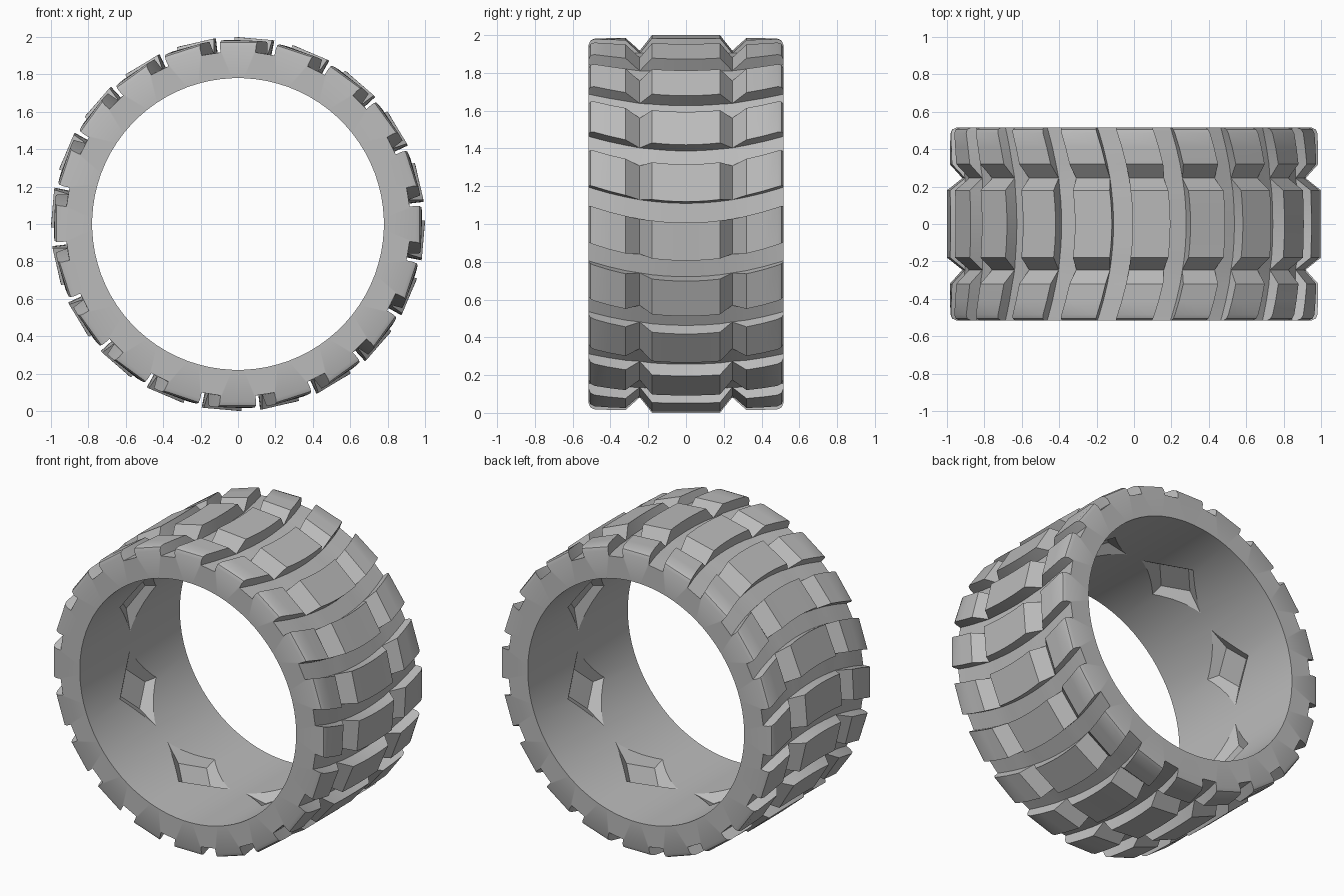
import bpy, bmesh, math
from mathutils import Matrix

cube = bpy.data.objects.get("Cube")
if cube:
    bpy.data.objects.remove(cube, do_unlink=True)

BLOCKS = 20
PITCH = math.tau / BLOCKS
HALF_W = 0.515
INNER_R = 0.78
GROOVE_R = 0.922
GROOVE_HALF = math.radians(3.2)

# Half cross-section of the tread: (distance from middle, radius)
half = [(0, 1), (0.06, 1), (0.12, 1), (0.18, 1), (0.245, 0.918), (0.32, 0.986),
        (0.41, 0.986), (0.485, 0.985), (0.506, 0.976), (HALF_W, 0.955)]
profile = [(-y, r) for y, r in reversed(half[1:])] + half

grey = bpy.data.materials.new("rubber_grey")
grey.use_nodes = True
colour = (0.5, 0.5, 0.5, 1)
grey.diffuse_color = colour
grey.node_tree.nodes["Principled BSDF"].inputs["Base Color"].default_value = colour


def make_object(name, bm):
    bmesh.ops.recalc_face_normals(bm, faces=bm.faces)
    mesh = bpy.data.meshes.new(name)
    bm.to_mesh(mesh)
    bm.free()
    mesh.materials.append(grey)
    obj = bpy.data.objects.new(name, mesh)
    bpy.context.collection.objects.link(obj)
    return obj


def polar(bm, r, angle, y):
    return bm.verts.new((r * math.cos(angle), y, 1 + r * math.sin(angle)))


# Tyre body: each column is a closed loop over the tread and back along the bore
bm = bmesh.new()
columns = []
for i in range(BLOCKS):
    corners = [(-1, False), (-1, True), (1, True), (1, False)]
    for k, (side, in_groove) in enumerate(corners):
        loop = []
        for y, r in profile:
            # Grooves bow along the rim between the two shoulders
            bow = math.radians(3.6 + 5.4 * (y / HALF_W) ** 2)
            radius = min(r, GROOVE_R) if in_groove else r
            loop.append(polar(bm, radius, i * PITCH + bow + side * GROOVE_HALF, y))
        bore = i * PITCH + PITCH / 2 + (k - 1.5) * PITCH / 4
        loop += [polar(bm, INNER_R, bore, y) for y in (HALF_W, -HALF_W)]
        columns.append(loop)
for a, b in zip(columns, columns[1:] + columns[:1]):
    for j in range(len(a)):
        n = (j + 1) % len(a)
        bm.faces.new((a[j], a[n], b[n], b[j]))
bmesh.ops.remove_doubles(bm, verts=bm.verts, dist=0.0001)
tyre = make_object("tyre", bm)

# Diamond-shaped tapered pockets in the bore
bm = bmesh.new()
for i in range(8):
    turn = Matrix.Rotation((i + 0.5) * math.tau / 8, 4, 'Y')
    place = Matrix.Translation((0, 0, 1)) @ turn @ Matrix.Translation((0, 0, 0.77))
    bmesh.ops.create_cone(bm, cap_ends=True, segments=4, radius1=0.275,
                          radius2=0.125, depth=0.1, matrix=place)
cutter = make_object("pocket_cutter", bm)
cutter.hide_render = True

cut = tyre.modifiers.new("pockets", 'BOOLEAN')
cut.operation = 'DIFFERENCE'
cut.solver = 'EXACT'
cut.object = cutter
bpy.ops.object.select_all(action='DESELECT')
tyre.select_set(True)
bpy.context.view_layer.objects.active = tyre
bpy.ops.object.modifier_apply(modifier=cut.name)
bpy.data.objects.remove(cutter, do_unlink=True)
bpy.ops.object.shade_smooth_by_angle(angle=math.radians(25))
